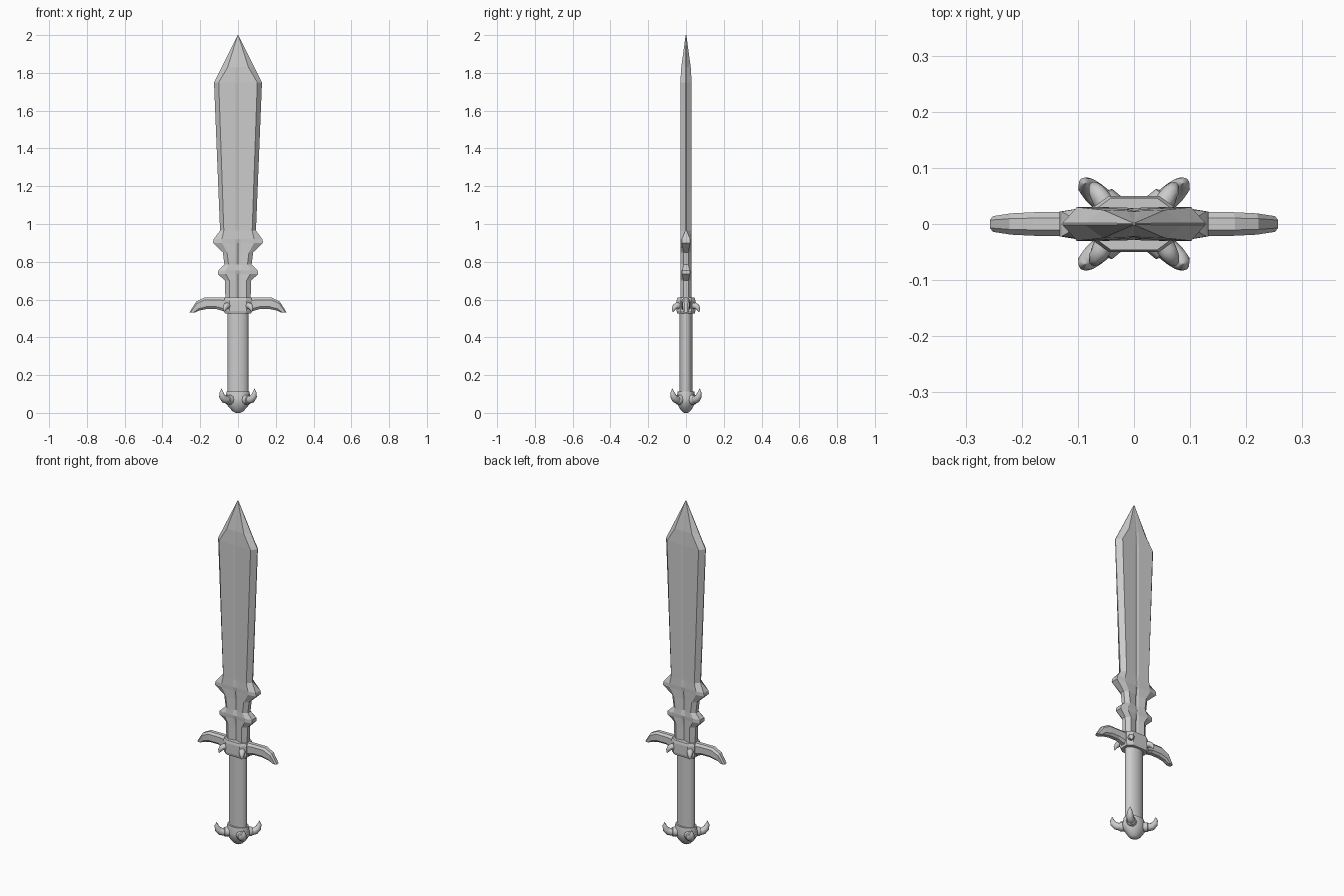
import bpy, bmesh, math
from mathutils import Vector


def loft(name, rings, smooth=None):
    """Skin a list of equal-length closed rings and cap both ends."""
    bm = bmesh.new()
    vs = [[bm.verts.new(p) for p in r] for r in rings]
    n = len(rings[0])
    for a, b in zip(vs, vs[1:]):
        for i in range(n):
            j = (i + 1) % n
            bm.faces.new((a[i], a[j], b[j], b[i]))
    bm.faces.new(vs[0][::-1])
    bm.faces.new(vs[-1])
    bmesh.ops.remove_doubles(bm, verts=bm.verts, dist=1e-5)
    bmesh.ops.recalc_face_normals(bm, faces=bm.faces)
    me = bpy.data.meshes.new(name)
    bm.to_mesh(me)
    bm.free()
    ob = bpy.data.objects.new(name, me)
    bpy.context.collection.objects.link(ob)
    if smooth:
        bpy.ops.object.select_all(action='DESELECT')
        ob.select_set(True)
        bpy.context.view_layer.objects.active = ob
        bpy.ops.object.shade_smooth_by_angle(angle=math.radians(smooth))
    return ob


def ellipse(z, rx, ry, n=20):
    return [(rx * math.cos(2 * math.pi * i / n), ry * math.sin(2 * math.pi * i / n), z)
            for i in range(n)]


def tube(name, path, radii, n=10):
    """Round tapering tube along a short path."""
    pts = [Vector(p) for p in path]
    rings = []
    for k, (p, r) in enumerate(zip(pts, radii)):
        d = (pts[min(k + 1, len(pts) - 1)] - pts[max(k - 1, 0)]).normalized()
        side = Vector((-pts[0].y, pts[0].x, 0)).normalized()
        u = (side - d * side.dot(d)).normalized()
        v = d.cross(u)
        rings.append([p + r * (math.cos(2 * math.pi * i / n) * u + math.sin(2 * math.pi * i / n) * v)
                      for i in range(n)])
    return loft(name, rings, 40)


# Blade levels: z, edge half width, shoulder half width, edge, shoulder, centre half thickness
levels = [(0.56, 0.065, 0.045, 0.012, 0.030, 0.018),
          (0.70, 0.070, 0.045, 0.012, 0.030, 0.018),
          (0.735, 0.106, 0.065, 0.020, 0.030, 0.022),
          (0.755, 0.104, 0.065, 0.020, 0.030, 0.028),
          (0.785, 0.072, 0.050, 0.012, 0.030, 0.018),
          (0.85, 0.080, 0.058, 0.012, 0.030, 0.018),
          (0.90, 0.133, 0.085, 0.022, 0.030, 0.024),
          (0.92, 0.129, 0.085, 0.022, 0.030, 0.028),
          (0.965, 0.095, 0.075, 0.003, 0.030, 0.023),
          (1.75, 0.127, 0.102, 0.002, 0.030, 0.023),
          (1.83, 0.087, 0.055, 0.002, 0.025, 0.022),
          (2.00, 0.001, 0.0007, 0.0005, 0.001, 0.001)]
loft("blade", [[(w, -e, z), (w, e, z), (s, t, z), (0.012, (t + c) / 2, z), (0, c, z), (-0.012, (t + c) / 2, z),
                (-s, t, z), (-w, e, z), (-w, -e, z), (-s, -t, z), (-0.012, -(t + c) / 2, z), (0, -c, z),
                (0.012, -(t + c) / 2, z), (s, -t, z)]
               if z < 1.99 else [(0, 0, z)] * 14 for z, w, s, e, t, c in levels[:-1]]
     + [[(x * 0.001, y * 0.001, 2.0) for x, y in
         [(2, -1), (2, 1), (1.5, 2), (.7, 2), (0, 2), (-.7, 2), (-1.5, 2), (-2, 1),
          (-2, -1), (-1.5, -2), (-.7, -2), (0, -2), (.7, -2), (1.5, -2)]]])

# Guard block with chamfered corners
octagon = [(0.075, -0.028), (0.075, 0.028), (0.045, 0.05), (-0.045, 0.05),
           (-0.075, 0.028), (-0.075, -0.028), (-0.045, -0.05), (0.045, -0.05)]
loft("guard_block", [[(x * s, y * s, z) for x, y in octagon]
                     for z, s in ((0.525, 0.92), (0.54, 1), (0.595, 1), (0.61, 0.92))])

# Guard wings: x, bottom z, top z, half depth
wing = [((0.05, 0.53), (0.05, 0.61), 0.024), ((0.115, 0.55), (0.11, 0.61), 0.021),
        ((0.165, 0.55), (0.18, 0.61), 0.021), ((0.205, 0.542), (0.222, 0.588), 0.019),
        ((0.228, 0.532), (0.257, 0.532), 0.014)]
for sx, side in ((1, "right"), (-1, "left")):
    rings = []
    for (xb, zb), (xt, zt), d in wing:
        b, t = Vector((sx * xb, 0, zb)), Vector((sx * xt, 0, zt))
        rings.append([b.lerp(t, f) + Vector((0, y * d, 0)) for f, y in
                      ((0, -.5), (0.2, -1), (0.8, -1), (1, -.5), (1, .5), (0.8, 1), (0.2, 1), (0, .5))])
    loft("guard_wing_" + side, rings)

# Oval grip
loft("grip", [ellipse(z, 0.055, 0.034) for z in (0.09, 0.25, 0.4, 0.54)], 40)

# Pommel
loft("pommel", [ellipse(z, rx, ry) for z, rx, ry in
                ((0.0, 0.012, 0.010), (0.008, 0.028, 0.022), (0.03, 0.048, 0.037), (0.055, 0.066, 0.048),
                 (0.075, 0.068, 0.050), (0.112, 0.060, 0.044))], 35)

# Pommel horns with collars, and guard spikes, at all four corners
for sx in (1, -1):
    for sy in (1, -1):
        tube("pommel_horn",
             [(sx * x, sy * y, z) for x, y, z in
              ((0.035, 0.026, 0.07), (0.058, 0.044, 0.069), (0.073, 0.057, 0.073),
               (0.084, 0.067, 0.088), (0.088, 0.072, 0.108), (0.087, 0.072, 0.128))],
             (0.020, 0.021, 0.020, 0.017, 0.011, 0.001))
        tube("pommel_horn_collar",
             [(sx * x, sy * y, 0.07) for x, y in ((0.038, 0.028), (0.056, 0.043), (0.059, 0.046))],
             (0.026, 0.026, 0.022))
        tube("guard_spike",
             [(sx * x, sy * y, z) for x, y, z in
              ((0.05, 0.032, 0.566), (0.06, 0.048, 0.567), (0.066, 0.058, 0.562),
               (0.071, 0.066, 0.55), (0.073, 0.07, 0.534))],
             (0.018, 0.017, 0.015, 0.010, 0.001))
